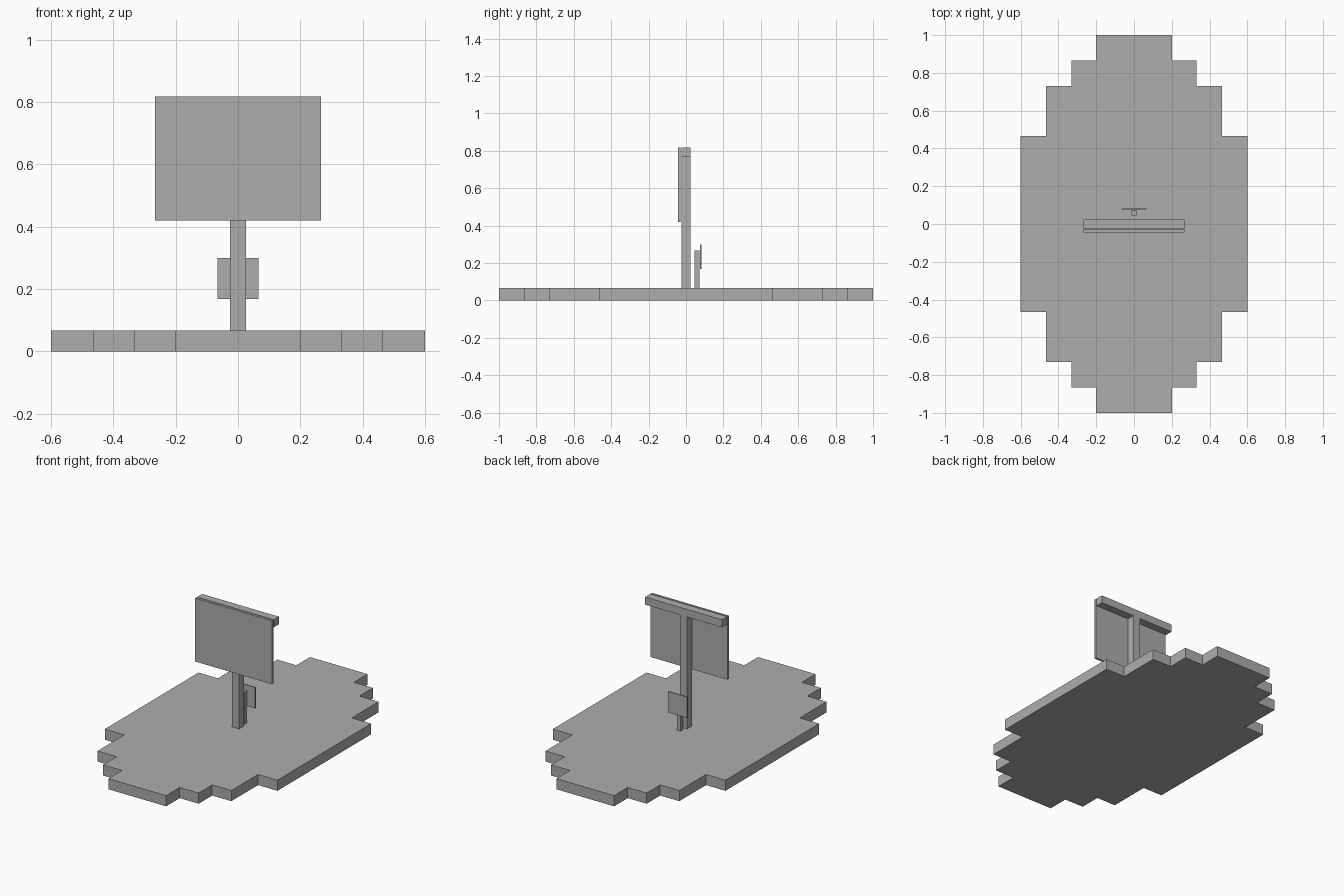
import bpy
import bmesh

cube = bpy.data.objects.get("Cube")
if cube:
    bpy.data.objects.remove(cube, do_unlink=True)

# Single flat grey
grey = bpy.data.materials.new("plain_grey")
grey.use_nodes = True
grey.diffuse_color = (0.42, 0.42, 0.42, 1)
grey.node_tree.nodes["Principled BSDF"].inputs["Base Color"].default_value = grey.diffuse_color


def add_object(name, bm):
    bmesh.ops.recalc_face_normals(bm, faces=bm.faces)
    mesh = bpy.data.meshes.new(name)
    bm.to_mesh(mesh)
    bm.free()
    mesh.materials.append(grey)
    obj = bpy.data.objects.new(name, mesh)
    bpy.context.scene.collection.objects.link(obj)
    return obj


def box(name, half_width, y_range, z_range):
    """Box centred on x = 0."""
    bm = bmesh.new()
    bmesh.ops.create_cube(bm, size=1)
    for v in bm.verts:
        v.co.x *= 2 * half_width
        v.co.y = y_range[v.co.y > 0]
        v.co.z = z_range[v.co.z > 0]
    return add_object(name, bm)


# Stepped island base: outline of one quarter, mirrored around
BASE_TOP = 0.067
quarter = [(0.6, 0.465), (0.465, 0.465), (0.465, 0.73), (0.332, 0.73),
           (0.332, 0.865), (0.2, 0.865), (0.2, 1.0)]
half = quarter + [(-x, y) for x, y in reversed(quarter)]
outline = half + [(-x, -y) for x, y in half]
bm = bmesh.new()
bottom = bm.faces.new([bm.verts.new((x, y, 0)) for x, y in outline])
extruded = bmesh.ops.extrude_face_region(bm, geom=[bottom], use_keep_orig=True)
for item in extruded["geom"]:
    if isinstance(item, bmesh.types.BMVert):
        item.co.z = BASE_TOP
add_object("stepped_base", bm)

# Large sign: post, top crossbar and hanging panel
box("sign_post", 0.025, (-0.025, 0.025), (BASE_TOP, 0.77))
box("sign_crossbar", 0.267, (-0.025, 0.025), (0.77, 0.818))
box("sign_panel", 0.267, (-0.044, -0.03), (0.42, 0.818))

# Small sign behind it
box("small_post", 0.013, (0.046, 0.073), (BASE_TOP, 0.268))
box("small_panel", 0.066, (0.076, 0.082), (0.168, 0.3))
